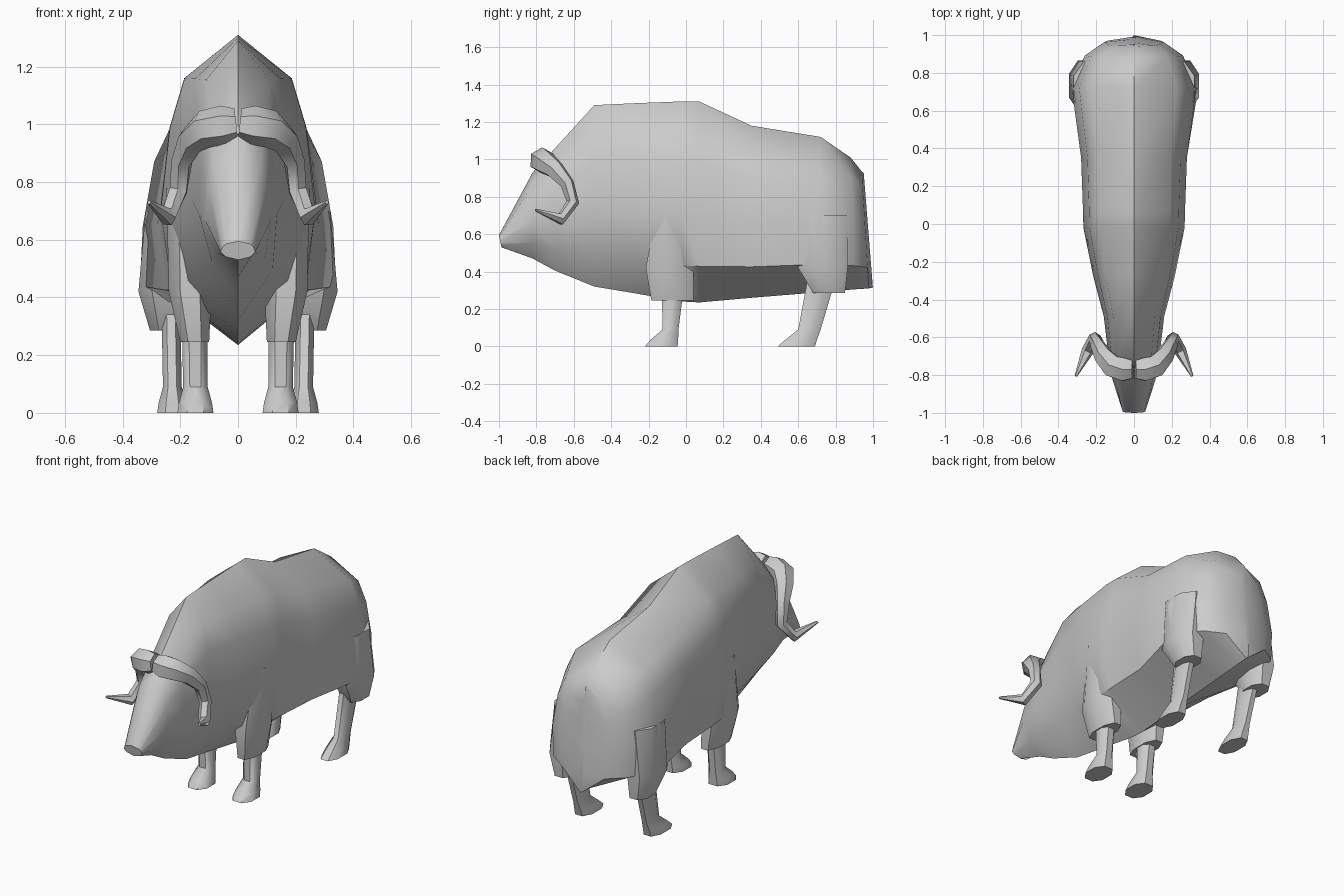
import bpy, bmesh, math
from mathutils import Vector

if "Cube" in bpy.data.objects:
    bpy.data.objects.remove(bpy.data.objects["Cube"])


def loft(name, rings, angle=45, mirror=False):
    """Skin equal-sized rings, cap both ends, optionally add the mirror image in x."""
    bm = bmesh.new()
    vs = [[bm.verts.new(p) for p in r] for r in rings]
    n = len(rings[0])
    for a, b in zip(vs, vs[1:]):
        for i in range(n):
            j = (i + 1) % n
            bm.faces.new((a[i], a[j], b[j], b[i]))
    bm.faces.new(vs[0])
    bm.faces.new(vs[-1])
    bmesh.ops.recalc_face_normals(bm, faces=bm.faces)
    me = bpy.data.meshes.new(name)
    bm.to_mesh(me)
    bm.free()
    ob = bpy.data.objects.new(name, me)
    bpy.context.collection.objects.link(ob)
    bpy.ops.object.select_all(action='DESELECT')
    ob.select_set(True)
    bpy.context.view_layer.objects.active = ob
    bpy.ops.object.shade_smooth_by_angle(angle=math.radians(angle))
    if mirror:
        ob.modifiers.new("mirror", 'MIRROR').use_mirror_merge = False


def body_ring(y, lean, top, keel, wide, low):
    """Pointed spine and keel with rounded flanks; lean pushes lower points back."""
    h = top - keel
    half = [(0, 1), (wide * .69, .86), (wide * .88, .7), (wide, .43), (low, .18), (0, 0)]
    pts = half + [(-x, f) for x, f in half[-2:0:-1]]
    return [(x, y + lean * h * (1 - f), keel + h * f) for x, f in pts]


def box_ring(x0, x1, y0, y1, z, c=0.27):
    """Chamfered rectangle with eight points."""
    xs = (x0, x0 + (x1 - x0) * c, x1 - (x1 - x0) * c, x1)
    ys = (y0, y0 + (y1 - y0) * c, y1 - (y1 - y0) * c, y1)
    order = ((1, 0), (2, 0), (3, 1), (3, 2), (2, 3), (1, 3), (0, 2), (0, 1))
    return [(xs[i], ys[j], z) for i, j in order]


def tube(path, sides=6):
    """Rings along a path of (x, y, z, radius)."""
    pts = [Vector(p[:3]) for p in path]
    rings, up = [], Vector((0, 0, 1))
    for i, p in enumerate(pts):
        t = (pts[min(i + 1, len(pts) - 1)] - pts[max(i - 1, 0)]).normalized()
        up = (up - t * up.dot(t)).normalized()
        v = t.cross(up)
        angles = [2 * math.pi * s / sides for s in range(sides)]
        rings.append([p + path[i][3] * (math.cos(k) * up + math.sin(k) * v) for k in angles])
    return rings


# Head, shoulders, back and rump as one shaggy hull: y, lean, top, keel, width, low width
sections = [
    (-1.0, .2, .595, .53, .06, .045),
    (-.82, 0, .93, .47, .115, .07),
    (-.7, 0, 1.06, .405, .135, .09),
    (-.49, 0, 1.29, .32, .16, .12),
    (-.28, 0, 1.3, .285, .215, .15),
    (-.02, 0, 1.31, .24, .268, .23),
    (.07, 0, 1.31, .235, .27, .235),
    (.35, 0, 1.18, .26, .28, .25),
    (.72, 0, 1.12, .29, .33, .34),
    (.88, .03, 1.01, .305, .26, .25),
    (.94, .06, .935, .31, .16, .14),
    (.95, .08, .93, .315, .015, .01),
]
loft("shaggy_body", [body_ring(*s) for s in sections], 40)

# Hair skirts hanging over the upper legs
front_hair = [(.1, .2, -.185, .04, .245), (.092, .24, -.215, .04, .42), (.1, .248, -.15, .02, .78)]
rear_hair = [(.19, .305, .68, .85, .285), (.17, .345, .6, .865, .42), (.12, .32, .58, .86, .7)]
# Legs with forward-flared hooves
front_leg = [(.085, .21, -.22, -.045, 0), (.09, .205, -.19, -.042, .035),
             (.105, .19, -.125, -.04, .09), (.105, .195, -.13, -.01, .33)]
rear_leg = [(.175, .28, .49, .69, 0), (.18, .275, .53, .7, .035),
            (.195, .26, .6, .72, .09), (.2, .265, .65, .8, .36)]
for name, rows in (("front_leg_hair", front_hair), ("rear_leg_hair", rear_hair),
                   ("front_legs", front_leg), ("rear_legs", rear_leg)):
    loft(name, [box_ring(*r) for r in rows], 42, True)

# Horns: broad boss on the brow, sweeping down and hooking forward
horn = [(.006, -.77, 1, .055), (.05, -.77, .995, .07), (.11, -.755, .985, .066),
        (.16, -.7, .945, .052), (.195, -.635, .87, .038), (.207, -.605, .77, .034),
        (.245, -.67, .68, .033), (.308, -.805, .73, .007)]
loft("horns", tube(horn), 50, True)
